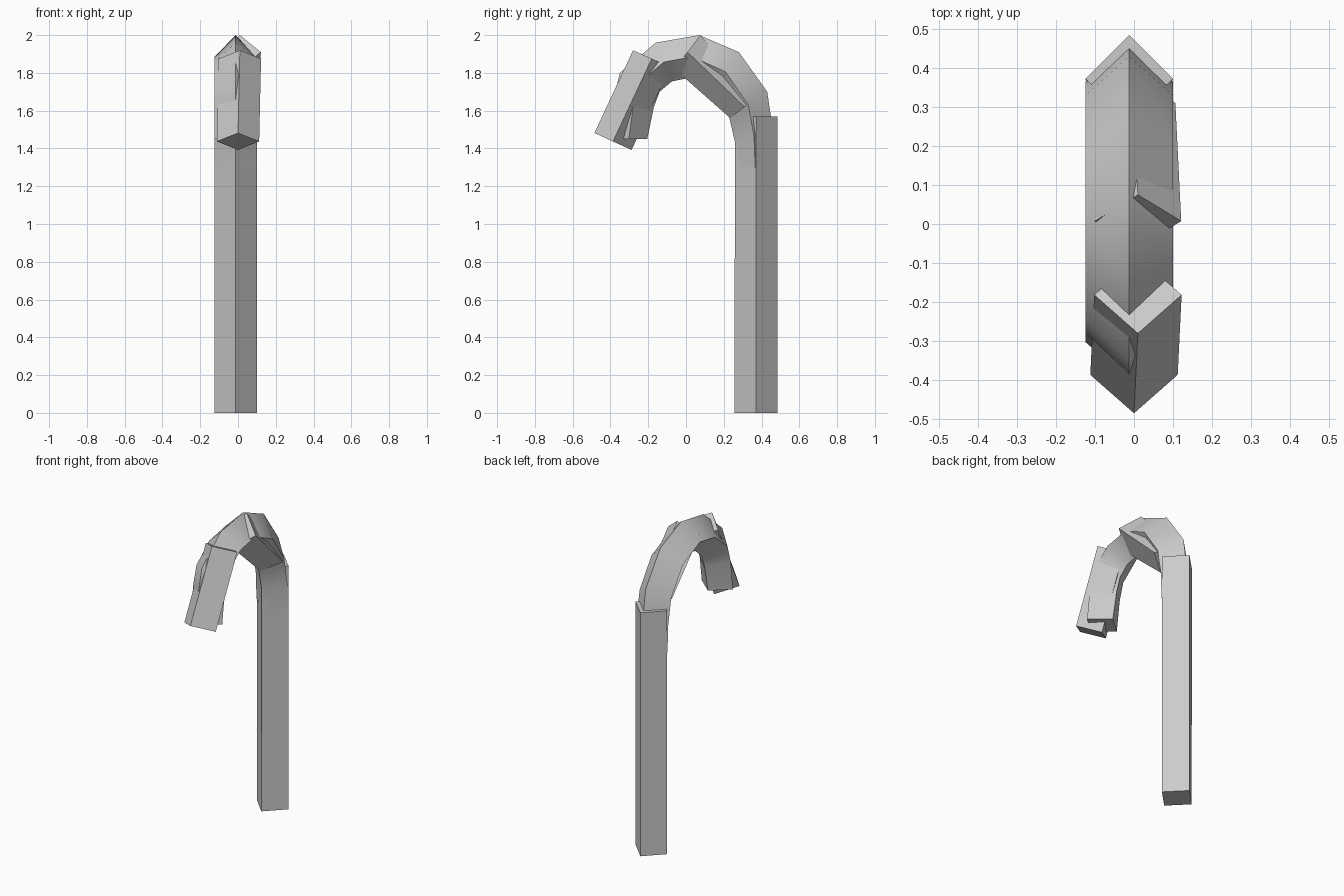
import bpy, bmesh
from math import radians

old = bpy.data.objects.get("Cube")
if old:
    bpy.data.objects.remove(old, do_unlink=True)

grey = bpy.data.materials.new("plain_grey")
grey.use_nodes = True
colour = (0.6, 0.6, 0.6, 1)
grey.diffuse_color = colour
grey.node_tree.nodes["Principled BSDF"].inputs["Base Color"].default_value = colour


def diamond_loft(name, rings, half_width):
    """Loft diamond rings, each given as x, outer (y, z) and inner (y, z)."""
    bm = bmesh.new()
    loops = []
    for x, (oy, oz), (iy, iz) in rings:
        my, mz = (oy + iy) / 2, (oz + iz) / 2
        corners = [(x, oy, oz), (x + half_width, my, mz),
                   (x, iy, iz), (x - half_width, my, mz)]
        loops.append([bm.verts.new(c) for c in corners])
    for a, b in zip(loops, loops[1:]):
        for i in range(4):
            j = (i + 1) % 4
            bm.faces.new((a[i], a[j], b[j], b[i]))
    bm.faces.new(loops[0])
    bm.faces.new(loops[-1])
    bmesh.ops.recalc_face_normals(bm, faces=bm.faces)
    mesh = bpy.data.meshes.new(name)
    bm.to_mesh(mesh)
    bm.free()
    mesh.materials.append(grey)
    obj = bpy.data.objects.new(name, mesh)
    bpy.context.collection.objects.link(obj)
    bpy.ops.object.select_all(action="DESELECT")
    obj.select_set(True)
    bpy.context.view_layer.objects.active = obj
    bpy.ops.object.shade_smooth_by_angle(angle=radians(45))
    return obj


# Straight upright post
cx = -0.0125
diamond_loft("shaft", [(cx, (0.484, 0), (0.256, 0)),
                       (cx, (0.484, 1.57), (0.26, 1.57))], 0.112)

# Curved handle, from inside the shaft over to the free end
hook = [((0.47, 1.3), (0.262, 1.3)),
        ((0.46, 1.5), (0.26, 1.43)),
        ((0.43, 1.70), (0.23, 1.56)),
        ((0.28, 1.91), (0.14, 1.70)),
        ((0.07, 2.0), (0.0, 1.77)),
        ((-0.16, 1.96), (-0.075, 1.755)),
        ((-0.35, 1.80), (-0.14, 1.70)),
        ((-0.385, 1.66), (-0.17, 1.62)),
        ((-0.40, 1.45), (-0.205, 1.45))]
diamond_loft("hook", [(cx, o, i) for o, i in hook], 0.112)

# Straight sleeves overlapping the hook
diamond_loft("tip_sleeve", [(0.0, (-0.485, 1.482), (-0.288, 1.392)),
                            (0.01, (-0.28, 1.92), (-0.083, 1.83))], 0.112)
diamond_loft("crown_sleeve", [(0.01, (0.075, 2.0), (-0.06, 1.82)),
                              (-0.005, (0.385, 1.68), (0.235, 1.56))], 0.111)
